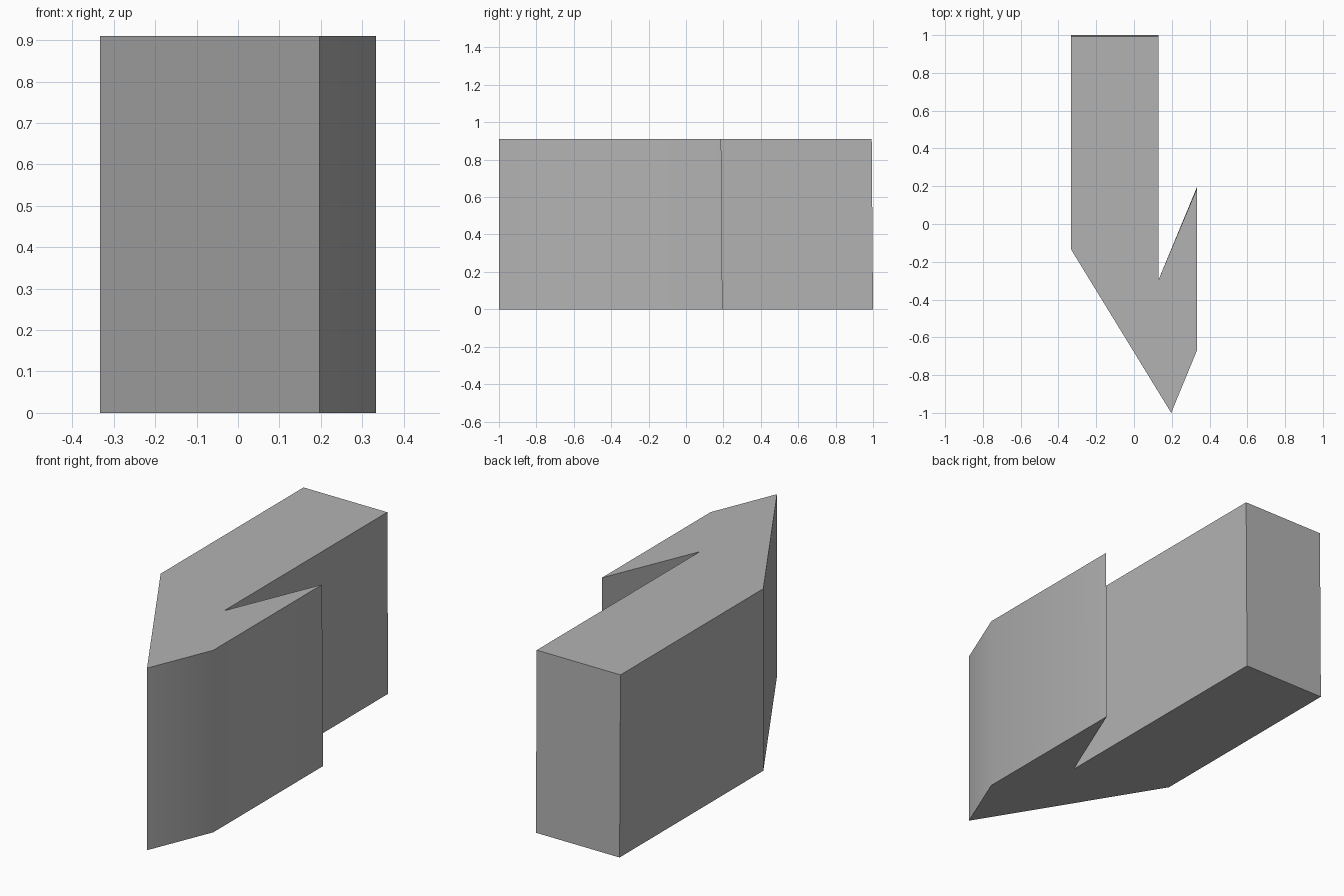
import bpy
import bmesh
import math

cube = bpy.data.objects.get("Cube")
if cube:
    bpy.data.objects.remove(cube, do_unlink=True)

HEIGHT = 0.91
LEAN = 0.007  # rear points tip slightly forward at the top

# Plan outline: straight shaft, pointed tip and one swept barb
outline = [(-0.333, 1.0), (-0.333, -0.135), (0.197, -1.0),
           (0.333, -0.67), (0.333, 0.195), (0.13, -0.295), (0.13, 1.0)]

# Single flat grey
grey = bpy.data.materials.new("plain_grey")
grey.use_nodes = True
colour = (0.45, 0.45, 0.45, 1.0)
grey.diffuse_color = colour
grey.node_tree.nodes["Principled BSDF"].inputs["Base Color"].default_value = colour

# Extrude the outline into a solid block
bm = bmesh.new()
base = bm.faces.new([bm.verts.new((x, y, 0)) for x, y in outline])
result = bmesh.ops.extrude_face_region(bm, geom=[base])
for v in result["geom"]:
    if isinstance(v, bmesh.types.BMVert):
        v.co.z = HEIGHT
        if v.co.y > 0:
            v.co.y -= LEAN
bmesh.ops.recalc_face_normals(bm, faces=bm.faces)
mesh = bpy.data.meshes.new("half_arrow_block")
bm.to_mesh(mesh)
bm.free()
mesh.materials.append(grey)

block = bpy.data.objects.new("half_arrow_block", mesh)
bpy.context.collection.objects.link(block)

# Soft shading across the shallow corner, crisp elsewhere
bpy.ops.object.select_all(action="DESELECT")
block.select_set(True)
bpy.context.view_layer.objects.active = block
bpy.ops.object.shade_smooth_by_angle(angle=math.radians(30))
